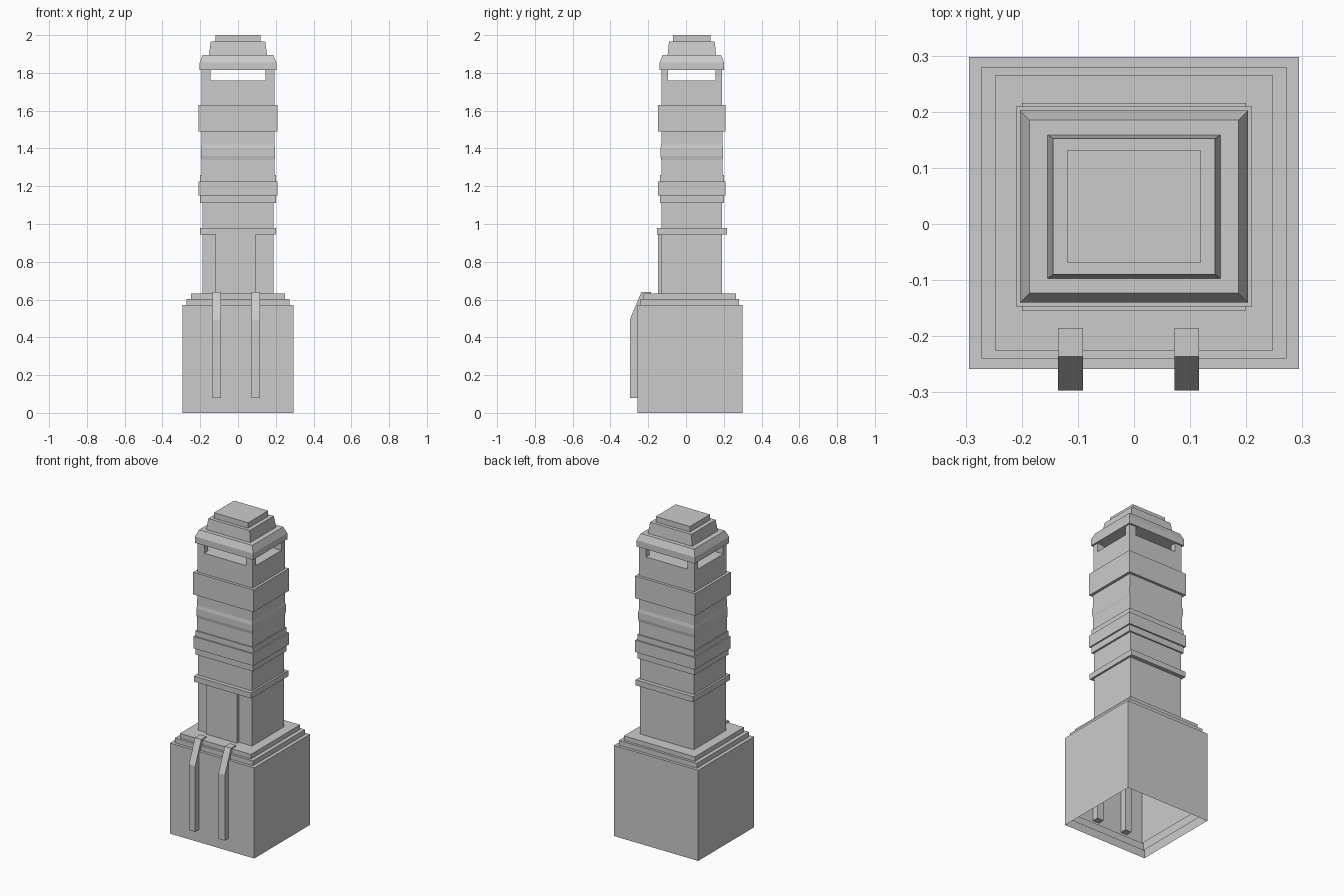
import bpy, bmesh

if "Cube" in bpy.data.objects:
    bpy.data.objects.remove(bpy.data.objects["Cube"])

CY = 0.031  # tower axis in y (the base sits slightly forward of it)


def make(name, bm):
    bmesh.ops.recalc_face_normals(bm, faces=bm.faces)
    mesh = bpy.data.meshes.new(name)
    bm.to_mesh(mesh)
    bm.free()
    obj = bpy.data.objects.new(name, mesh)
    bpy.context.collection.objects.link(obj)
    return obj


def stack(name, levels, cy=CY, open_bottom=False):
    """Rectangular rings (z, half x, half y) joined into one block."""
    bm = bmesh.new()
    rings = [[bm.verts.new((sx * hx, cy + sy * hy, z))
              for sx, sy in ((-1, -1), (1, -1), (1, 1), (-1, 1))]
             for z, hx, hy in levels]
    for a, b in zip(rings, rings[1:]):
        for i in range(4):
            j = (i + 1) % 4
            bm.faces.new((a[i], a[j], b[j], b[i]))
    bm.faces.new(rings[-1])
    if not open_bottom:
        bm.faces.new(rings[0][::-1])
    return make(name, bm)


def extrude_x(name, profile, x0, x1):
    """Side profile of (y, z) points extruded along x."""
    bm = bmesh.new()
    face = bm.faces.new([bm.verts.new((x0, y, z)) for y, z in profile])
    ext = bmesh.ops.extrude_face_region(bm, geom=[face])
    moved = [v for v in ext["geom"] if isinstance(v, bmesh.types.BMVert)]
    bmesh.ops.translate(bm, verts=moved, vec=(x1 - x0, 0, 0))
    return make(name, bm)


# Stepped plinth: three nested shells, open underneath
for i, (z0, z1, hx, hy) in enumerate(((0.0, 0.572, 0.294, 0.278),
                                      (0.035, 0.603, 0.272, 0.26),
                                      (0.065, 0.632, 0.248, 0.245))):
    stack(f"plinth_step_{i + 1}", [(z0, hx, hy), (z1, hx, hy)], 0.02, True)

# Sloped buttresses on the front
for side, x in (("left", -0.135), ("right", 0.072)):
    extrude_x(f"buttress_{side}", [(-0.297, 0.08), (-0.297, 0.495), (-0.236, 0.64),
                                   (-0.185, 0.64), (-0.185, 0.08)], x, x + 0.044)

# Lower shaft and raised door panel
stack("lower_shaft", [(0.632, 0.188, 0.16), (1.11, 0.188, 0.16)])
extrude_x("door_panel", [(-0.147, 0.632), (-0.147, 0.945),
                         (-0.12, 0.945), (-0.12, 0.632)], -0.12, 0.096)

# Upper shaft with a very slight swelling at mid height
stack("upper_shaft", [(1.11, 0.193, 0.162), (1.34, 0.193, 0.162), (1.36, 0.197, 0.166),
                      (1.40, 0.197, 0.166), (1.42, 0.193, 0.162), (1.76, 0.193, 0.16)])

# Projecting bands
stack("lower_band", [(0.945, 0.2, 0.185), (0.98, 0.2, 0.185)])
stack("middle_band", [(1.11, 0.2, 0.169), (1.15, 0.2, 0.169),
                      (1.15, 0.209, 0.178), (1.225, 0.209, 0.178),
                      (1.225, 0.2, 0.169), (1.26, 0.2, 0.169)])
stack("upper_band", [(1.49, 0.21, 0.178), (1.63, 0.21, 0.178)])

# Corner posts framing the four see-through openings
for sx in (-1, 1):
    for sy in (-1, 1):
        ys = sorted((CY + sy * 0.125, CY + sy * 0.16))
        xs = sorted((sx * 0.145, sx * 0.193))
        extrude_x("corner_post", [(ys[0], 1.76), (ys[0], 1.815),
                                  (ys[1], 1.815), (ys[1], 1.76)], *xs)

# Chamfered cornice, tapered roof tier and cap
stack("cornice", [(1.815, 0.203, 0.171), (1.855, 0.203, 0.171), (1.895, 0.186, 0.154)])
stack("roof_tier", [(1.895, 0.154, 0.128), (1.965, 0.144, 0.121)])
stack("roof_cap", [(1.965, 0.119, 0.1), (2.0, 0.119, 0.1)])
